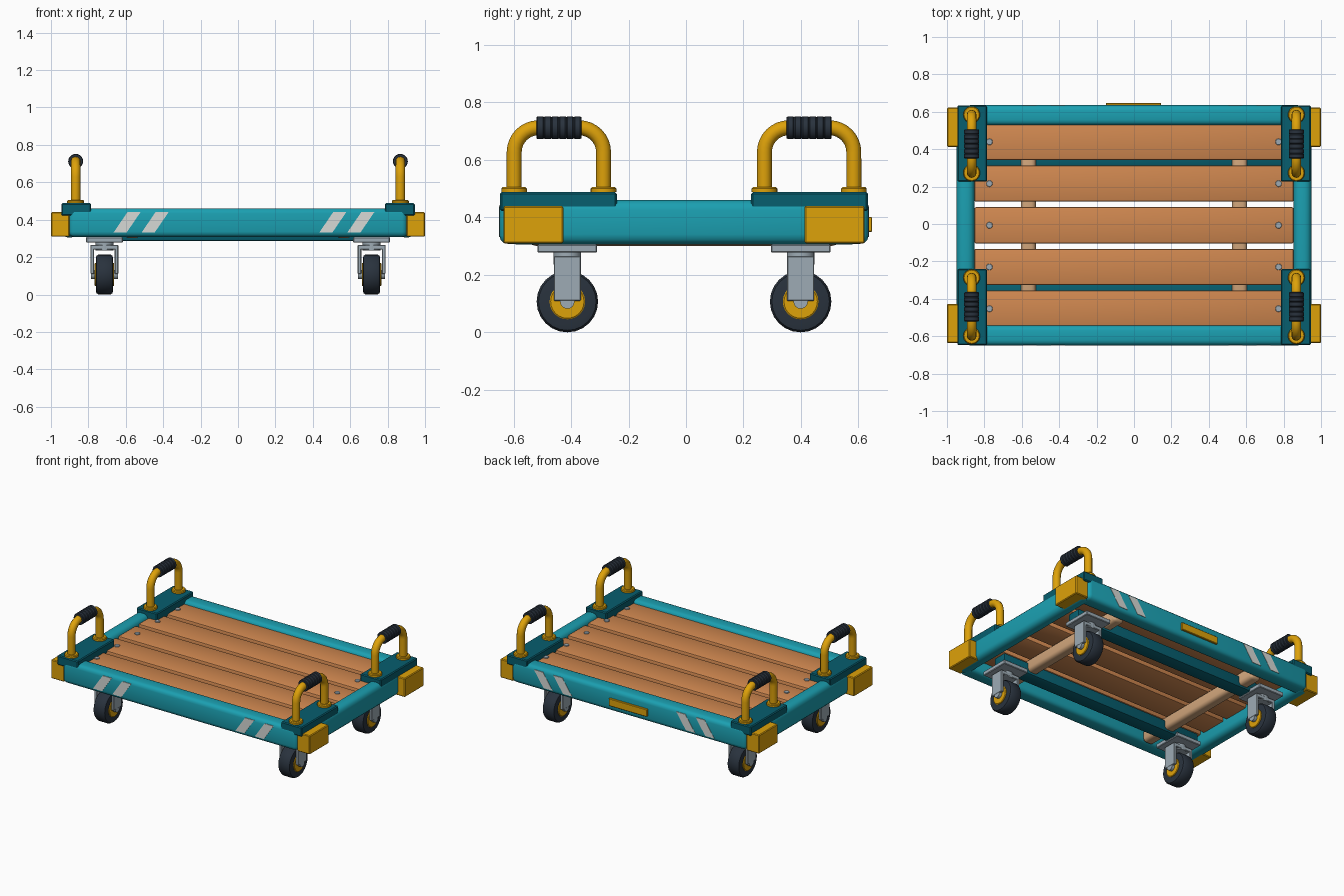
import bpy, bmesh, math
from mathutils import Vector, Matrix

if "Cube" in bpy.data.objects:
    bpy.data.objects.remove(bpy.data.objects["Cube"])

OY = -0.007  # everything shifts slightly because only the rear carries a plate


def material(name, rgb):
    m = bpy.data.materials.new(name)
    m.diffuse_color = (*rgb, 1)
    m.use_nodes = True
    m.node_tree.nodes["Principled BSDF"].inputs["Base Color"].default_value = m.diffuse_color
    return m


TEAL = material("teal paint", (0.011, 0.35, 0.44))
DARK = material("dark teal paint", (0.002, 0.112, 0.158))
YELLOW = material("safety yellow", (0.73, 0.36, 0.003))
WOOD = material("plank wood", (0.63, 0.245, 0.08))
TAN = material("pale batten wood", (0.64, 0.38, 0.20))
RUBBER = material("black rubber", (0.022, 0.032, 0.047))
STEEL = material("grey steel", (0.34, 0.41, 0.46))
WHITE = material("reflective white", (0.68, 0.70, 0.67))


def finish(name, bm, mat):
    bmesh.ops.recalc_face_normals(bm, faces=bm.faces)
    me = bpy.data.meshes.new(name)
    bm.to_mesh(me)
    bm.free()
    me.materials.append(mat)
    ob = bpy.data.objects.new(name, me)
    ob.location.y = OY
    bpy.context.collection.objects.link(ob)
    return ob


def box(name, x, y, z, mat, bevel=0.006, seg=1):
    """Box between (min, max) pairs with rounded edges."""
    bm = bmesh.new()
    lo = Vector((min(x), min(y), min(z)))
    hi = Vector((max(x), max(y), max(z)))
    size = hi - lo
    bmesh.ops.create_cube(bm, size=1, matrix=Matrix.Translation((lo + hi) / 2)
                          @ Matrix.Diagonal((*size, 1)))
    if bevel:
        bmesh.ops.bevel(bm, geom=bm.edges[:], offset=bevel, segments=seg,
                        profile=0.5, affect='EDGES')
    return finish(name, bm, mat)


def lathe(name, profile, centre, axis, mat, n=24):
    """Spin (radius, height) points around an axis; the ends are capped."""
    bm = bmesh.new()
    rot = Vector((0, 0, 1)).rotation_difference(Vector(axis)).to_matrix()
    rings = []
    for r, h in profile:
        rings.append([bm.verts.new(rot @ Vector((
            r * math.cos(2 * math.pi * i / n), r * math.sin(2 * math.pi * i / n), h))
            + Vector(centre)) for i in range(n)])
    for a, b in zip(rings, rings[1:]):
        for i in range(n):
            j = (i + 1) % n
            bm.faces.new((a[i], a[j], b[j], b[i]))
    bm.faces.new(rings[0])
    bm.faces.new(rings[-1])
    return finish(name, bm, mat)


def tube(name, points, radius, mat):
    """Round tube along a path, converted to a mesh."""
    cu = bpy.data.curves.new(name, 'CURVE')
    cu.dimensions = '3D'
    cu.bevel_depth = radius
    cu.bevel_resolution = 4
    sp = cu.splines.new('POLY')
    sp.points.add(len(points) - 1)
    for p, co in zip(sp.points, points):
        p.co = (*co, 1)
    tmp = bpy.data.objects.new("tmp", cu)
    bpy.context.collection.objects.link(tmp)
    bpy.context.view_layer.update()
    me = bpy.data.meshes.new_from_object(tmp)
    bpy.data.objects.remove(tmp)
    bm = bmesh.new()
    bm.from_mesh(me)
    bpy.data.meshes.remove(me)
    for f in bm.faces:
        f.material_index = 0
    return finish(name, bm, mat)


# Frame rails
for s in (-1, 1):
    end = "front" if s < 0 else "rear"
    side = "left" if s < 0 else "right"
    box(end + "_rail", (-0.905, 0.905), (s * 0.535, s * 0.642), (0.308, 0.461), TEAL, 0.028, 3)
    box(side + "_rail", (s * 0.853, s * 0.948), (-0.62, 0.62), (0.306, 0.461), TEAL, 0.035, 3)

# Deck planks with a screw at each end
for i in range(5):
    y = (i - 2) * 0.223
    box("plank", (-0.854, 0.854), (y - 0.097, y + 0.097), (0.39, 0.440), WOOD, 0.010, 2)
    for s in (-1, 1):
        lathe("plank_screw", [(0.0175, 0), (0.0175, 0.006), (0.0155, 0.008)],
              (s * 0.773, y, 0.438), (0, 0, 1), STEEL, 12)

# Underframe: wooden battens and steel beams
for s in (-1, 1):
    box("batten", (s * 0.525, s * 0.605), (-0.54, 0.54), (0.301, 0.392), TAN, 0.024, 3)
    box("under_beam", (-0.80, 0.80), (s * 0.315, s * 0.415), (0.286, 0.365), DARK, 0.010, 2)

# Slanted reflective stripes on both long rails
for s in (-1, 1):
    for x in (-0.665, -0.515, 0.435, 0.585):
        bm = bmesh.new()
        low = [bm.verts.new((x + dx, s * 0.638, z)) for dx, z in
               ((0, 0.332), (0.07, 0.332), (0.145, 0.442), (0.075, 0.442))]
        face = bm.faces.new(low)
        ext = bmesh.ops.extrude_face_region(bm, geom=[face])
        bmesh.ops.translate(bm, vec=(0, s * 0.0058, 0),
                            verts=[v for v in ext["geom"] if isinstance(v, bmesh.types.BMVert)])
        finish("stripe", bm, WHITE)

# Rear plate
box("rear_plate", (-0.15, 0.145), (0.636, 0.655), (0.35, 0.402), YELLOW, 0.003)


def handle(sx, sy):
    x, z0, z1, b = sx * 0.868, 0.49, 0.712, 0.085
    ya, yb = sy * 0.280, sy * 0.591
    path = [(x, ya, z0)]
    for k in range(9):
        a = math.pi / 2 * k / 8
        path.append((x, ya + sy * b * (1 - math.cos(a)), z1 - b + b * math.sin(a)))
    for k in range(9):
        a = math.pi / 2 * k / 8
        path.append((x, yb - sy * b * (1 - math.sin(a)), z1 - b + b * math.cos(a)))
    path.append((x, yb, z0))
    tube("handle", path, 0.026, YELLOW)
    for y in (ya, yb):
        lathe("handle_flange", [(0.045, 0), (0.045, 0.012), (0.040, 0.017)],
              (x, y, 0.488), (0, 0, 1), YELLOW)
    # Ribbed grip
    ribs, half = 6, 0.078
    w = 2 * half / ribs
    prof = []
    for k in range(ribs):
        h = -half + k * w
        prof += [(0.0365, h), (0.040, h + w * 0.15), (0.040, h + w * 0.85)]
    prof.append((0.0365, half))
    lathe("grip", prof, (x, (ya + yb) / 2, z1), (0, 1, 0), RUBBER, 20)


def caster(sx, sy):
    x, y, zc = sx * 0.714, sy * 0.406, 0.107
    box("caster_plate", (x - 0.098, x + 0.098), (y - 0.104, y + 0.104), (0.277, 0.307), STEEL, 0.004)
    lathe("swivel", [(0.048, 0.236), (0.048, 0.28)], (x, y, 0), (0, 0, 1), STEEL)
    box("fork_bridge", (x - 0.07, x + 0.07), (y - 0.047, y + 0.047), (0.240, 0.266), STEEL, 0.003)
    for s in (-1, 1):
        box("fork_leg", (x + s * 0.055, x + s * 0.074), (y - 0.047, y + 0.047), (0.109, 0.266),
            STEEL, 0.003)
    lathe("axle", [(0.025, -0.073), (0.025, 0.073)], (x, y, zc), (1, 0, 0), STEEL, 16)
    lathe("tyre", [(0.085, -0.046), (0.100, -0.043), (0.107, -0.032), (0.107, 0.032),
                   (0.100, 0.043), (0.085, 0.046)], (x, y, zc), (1, 0, 0), RUBBER, 24)
    lathe("hub", [(0.058, -0.052), (0.062, -0.049), (0.062, 0.049), (0.058, 0.052)],
          (x, y, zc), (1, 0, 0), YELLOW)


# Corner assemblies
for sx in (-1, 1):
    for sy in (-1, 1):
        box("corner_plate", (sx * 0.785, sx * 0.945), (sy * 0.234, sy * 0.640), (0.422, 0.488),
            DARK, 0.006)
        box("bumper", (sx * 0.90, sx * 1.0), (sy * 0.420, sy * 0.629), (0.309, 0.440),
            YELLOW, 0.005)
        handle(sx, sy)
        caster(sx, sy)

# Smooth the curved parts, keep hard edges
for ob in bpy.data.objects:
    ob.select_set(ob.type == 'MESH')
    bpy.context.view_layer.objects.active = ob
bpy.ops.object.shade_smooth_by_angle(angle=math.radians(35))
